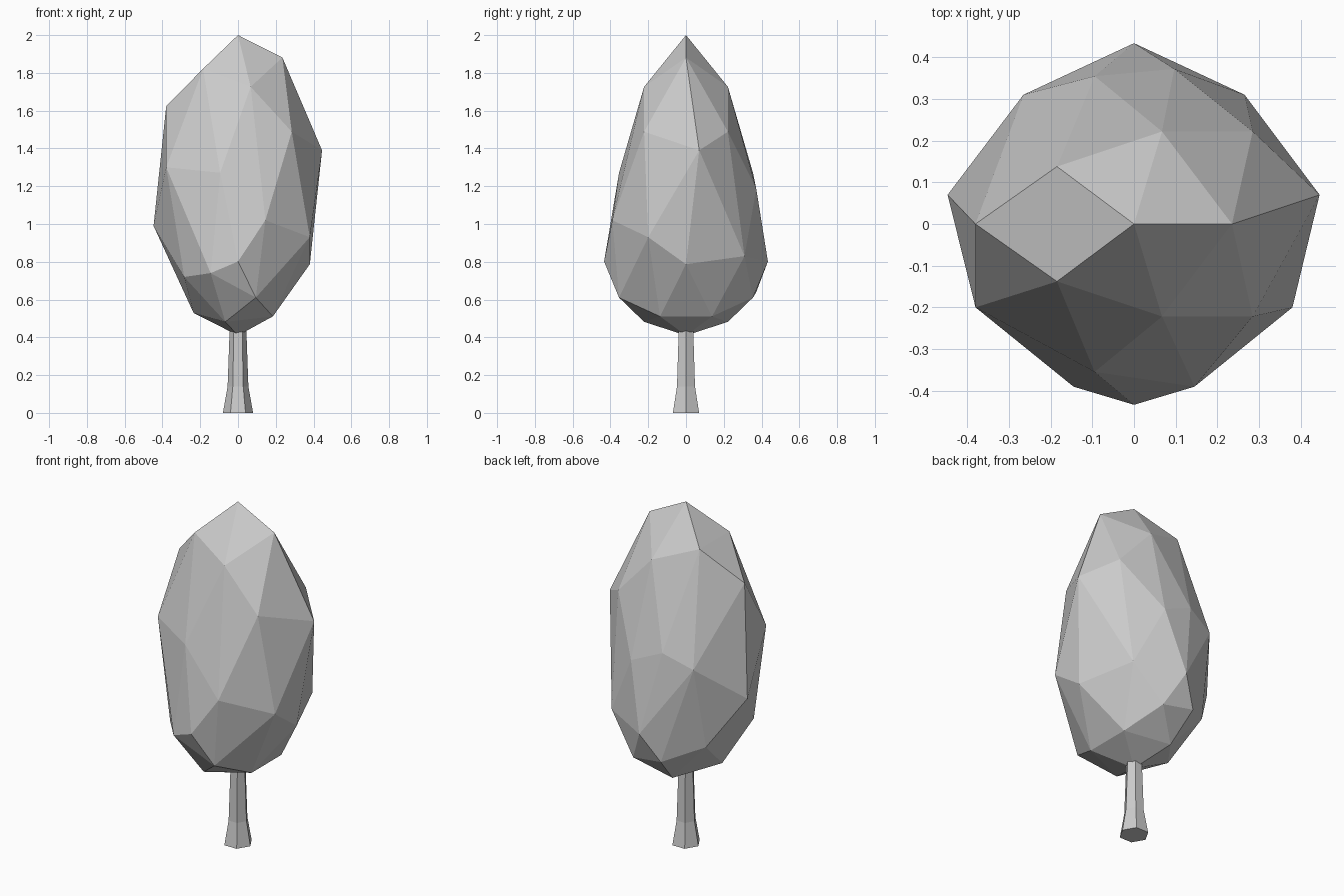
import bpy, bmesh
from math import atan2, cos, sin, pi, degrees
from mathutils import Vector

if "Cube" in bpy.data.objects:
    bpy.data.objects.remove(bpy.data.objects["Cube"])


def finish(bm, name):
    bmesh.ops.recalc_face_normals(bm, faces=bm.faces[:])
    mesh = bpy.data.meshes.new(name)
    bm.to_mesh(mesh)
    bm.free()
    obj = bpy.data.objects.new(name, mesh)
    bpy.context.collection.objects.link(obj)
    return obj


# Crown: icosphere whose sides droop along y, giving a teardrop side profile
bm = bmesh.new()
bmesh.ops.create_icosphere(bm, subdivisions=2, radius=1.0)


def pick(azimuth, height):
    """Vertex of the unit sphere nearest to an azimuth in degrees and a height."""
    a, r = azimuth * pi / 180, (1 - height * height) ** 0.5
    p = Vector((r * cos(a), r * sin(a), height))
    return min(bm.verts, key=lambda v: (v.co - p).length)


# Simplified facets: (ring azimuth, ring height, equator azimuth, merged position)
U, L = 0.447, -0.447
merges = [
    (0, U, 18, (0.445, 0.07, 1.39)),
    (36, L, 54, (0.265, 0.31, 0.83)),
    (-36, L, -18, (0.38, -0.20, 0.93)),
    (-72, U, -54, (0.145, -0.39, 1.02)),
    (180, L, 162, (-0.447, 0.07, 0.99)),
    (144, U, 126, (-0.265, 0.31, 1.20)),
    (216, U, 198, (-0.38, -0.20, 1.30)),
    (252, L, 234, (-0.145, -0.39, 0.74)),
]
pairs = [([pick(a, h), pick(e, 0)], co) for a, h, e, co in merges]

for v in bm.verts:
    x, y, z = v.co.x * 0.447, v.co.y * 0.447, v.co.z
    v.co = (x * (1 - 1.5 * y * y), y * (1 - 0.15 * y * y),
            1.205 + 0.795 * z - 2.02 * y * y * (1 + 0.63 * z))

for verts, co in pairs:
    bmesh.ops.pointmerge(bm, verts=verts, merge_co=co)
finish(bm, "crown")

# Trunk: six-sided, flared at the foot
bm = bmesh.new()
rings = [[bm.verts.new((r * cos(k * pi / 3), r * sin(k * pi / 3), z)) for k in range(6)]
         for z, r in ((0, 0.08), (0.14, 0.055), (0.45, 0.044))]
for lo, hi in zip(rings, rings[1:]):
    for k in range(6):
        n = (k + 1) % 6
        bm.faces.new((lo[k], lo[n], hi[n], hi[k]))
bm.faces.new(rings[0][::-1])
bm.faces.new(rings[-1])
finish(bm, "trunk")
